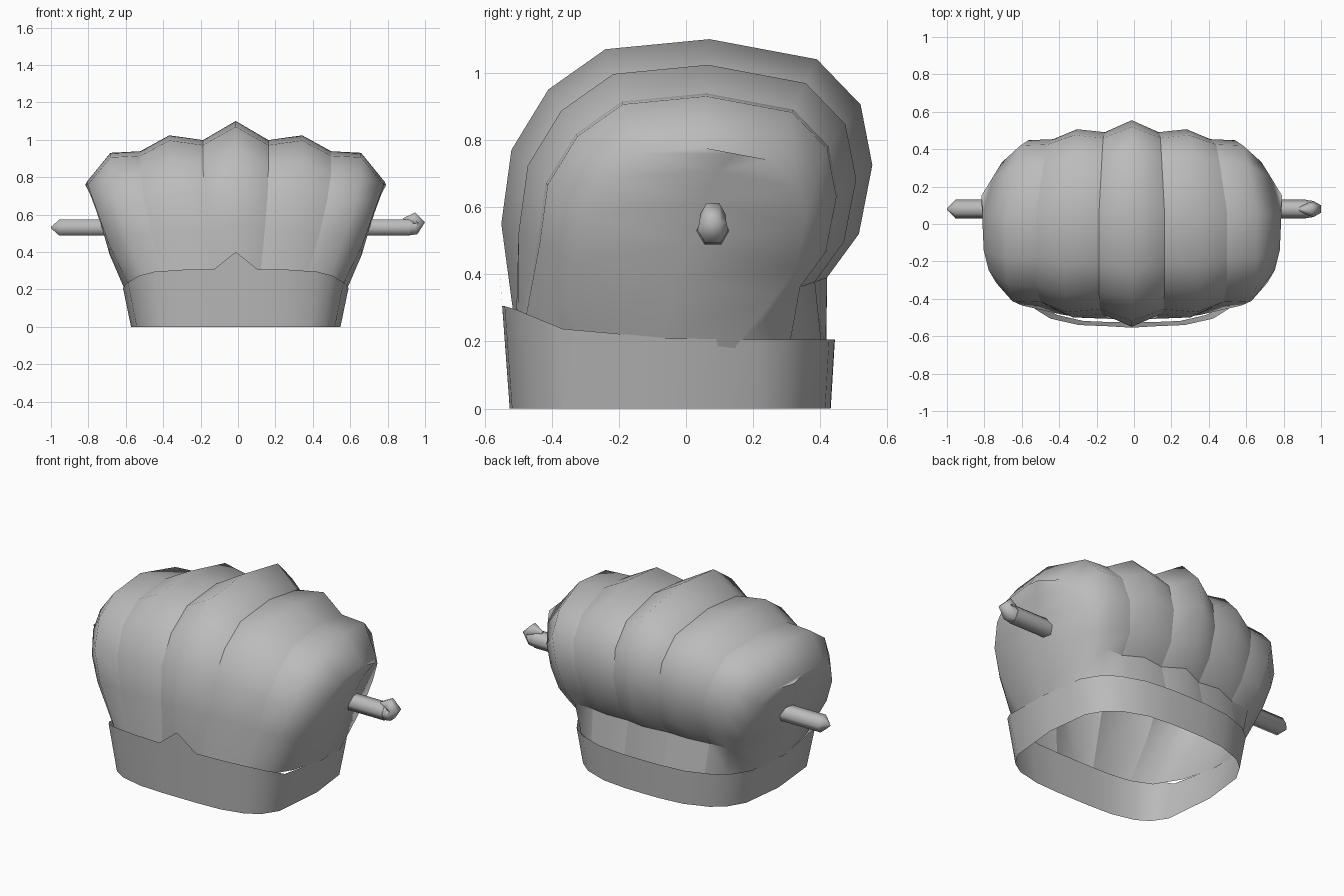
import bpy, bmesh, math
from mathutils import Vector

cube = bpy.data.objects.get("Cube")
if cube:
    bpy.data.objects.remove(cube, do_unlink=True)

grey = bpy.data.materials.new("plain grey")
grey.use_nodes = True
tone = (0.5, 0.5, 0.5, 1)
grey.diffuse_color = tone
grey.node_tree.nodes["Principled BSDF"].inputs["Base Color"].default_value = tone

OFFSET = Vector((-0.012, 0, 0))


def finish(name, bm, angle):
    bmesh.ops.remove_doubles(bm, verts=bm.verts, dist=0.0005)
    bmesh.ops.recalc_face_normals(bm, faces=bm.faces)
    mesh = bpy.data.meshes.new(name)
    bm.to_mesh(mesh)
    bm.free()
    mesh.materials.append(grey)
    obj = bpy.data.objects.new(name, mesh)
    bpy.context.collection.objects.link(obj)
    bpy.ops.object.select_all(action='DESELECT')
    obj.select_set(True)
    bpy.context.view_layer.objects.active = obj
    bpy.ops.object.shade_smooth_by_angle(angle=math.radians(angle), keep_sharp_edges=True)


def loft(bm, rings, closed=False):
    """Quads between neighbouring rows of vertices."""
    for a, b in zip(rings, rings[1:]):
        n = len(a)
        for i in range(n if closed else n - 1):
            k = (i + 1) % n
            bm.faces.new((a[i], a[k], b[k], b[i]))


def crease(bm, verts):
    for a, b in zip(verts, verts[1:]):
        bm.edges.get((a, b)).smooth = False


# Oval shared by the band and the hem of the crown, squarer at the front
CENTRE_Y = -0.047


def oval_y(x, rx, ry, side):
    power = 3.8 if side < 0 else 3
    rest = max(0, 1 - abs(x / rx) ** power)
    return CENTRE_Y + side * ry * rest ** (1 / power)


# Puffed crown: one arch, scaled into ribs and valleys across the width
ARCH = [(-.55, .55), (-.52, .77), (-.41, .95), (-.24, 1.07), (.07, 1.1),
        (.39, 1.04), (.52, .905), (.555, .725), (.515, .52), (.42, .39)]
RIBS = [(0, 1), (.175, .88), (.355, .91), (.51, .81), (.67, .8), (.795, .62)]
VALLEYS = (1, 3)
PIVOT = Vector((.02, .25))


def narrowing(y, z):
    """Ribs draw together towards the hem and towards the back."""
    return min(1, (.61 + .36 * (z - .24)) / .8) * (1 - .35 * max(0, y - .1))


def arch_points(x, scale):
    pts = []
    for p in ARCH:
        y, z = PIVOT + (Vector(p) - PIVOT) * scale
        pts.append(Vector((x * narrowing(y, z), y, z)))
    hem_x = x * .725
    front = Vector((hem_x, oval_y(hem_x, .59, .46, -1), .23))
    back = Vector((hem_x, oval_y(hem_x, .59, .465, 1), .18))
    return [front] + pts + [back]


bm = bmesh.new()
for side in (1, -1):
    rows = []
    for x, scale in RIBS:
        rows.append([bm.verts.new(Vector((p.x * side, p.y, p.z)) + OFFSET)
                     for p in arch_points(x, scale)])
    loft(bm, rows)
    for i in VALLEYS:
        crease(bm, rows[i])
    # Fold under the puff at the back
    crease(bm, [row[-2] for row in rows[:-1]])
    # Side wall, filled front to back with a slight bulge
    edge = rows[-1]
    half = len(edge) // 2
    front, back = edge[:half], edge[:half - 1:-1]
    middle = []
    for i, (f, b) in enumerate(zip(front, back)):
        centre = (f.co + b.co) / 2
        centre.x += side * (.02 if i == 0 else .035)
        middle.append(bm.verts.new(centre))
    loft(bm, [front, middle, back])
    bm.faces.new((front[-1], middle[-1], back[-1]))
finish("puffed_crown", bm, 85)


# Headband: flared oval strip, higher at the front with a small peak
def band_height(x, y):
    if abs(x) < .01 and y < 0:
        return .4
    if y > 0:
        return .205
    if y > -.35:
        return .205 - .03 * y / .35
    return .235 + .07 * min(1, (-.35 - y) / .16)


half_xs = [0, .11, .26, .4, .475, .53, .56]
front_xs = [-x for x in reversed(half_xs[1:])] + half_xs
outline = [(x, oval_y(x, .56, .478, -1)) for x in front_xs]
outline += [(x, oval_y(x, .56, .478, 1)) for x in reversed(front_xs[1:-1])]

bm = bmesh.new()
low, high = [], []
for x, y in outline:
    z = band_height(x, y)
    low.append(bm.verts.new(Vector((x, y, 0)) + OFFSET))
    high.append(bm.verts.new(Vector((x * (1 + .37 * min(z, .24)),
                                     y * (1 + .14 * z), z)) + OFFSET))
loft(bm, [low, high], closed=True)
finish("headband", bm, 40)


# Pin through the crown: tapered tip on one end, curled hook on the other
def tube(name, path, radii, sides=6):
    bm = bmesh.new()
    rings = []
    for i, (x, z) in enumerate(path):
        a, b = path[max(i - 1, 0)], path[min(i + 1, len(path) - 1)]
        along = Vector((b[0] - a[0], 0, b[1] - a[1])).normalized()
        across = Vector((0, 1, 0))
        up = across.cross(along)
        ring = []
        for k in range(sides):
            t = math.tau * (k + .5) / sides
            spoke = (across * math.sin(t) + up * math.cos(t)) * radii[i]
            ring.append(bm.verts.new(Vector((x, .08, z)) + spoke))
        rings.append(ring)
    loft(bm, rings, closed=True)
    bm.faces.new(rings[0])
    bm.faces.new(rings[-1])
    finish(name, bm, 65)


PIN_Z = .53
tube("pin_shaft", [(-1, PIN_Z), (-.955, PIN_Z), (.92, PIN_Z)], [.004, .05, .05])
tube("pin_hook", [(.9, PIN_Z), (.945, .532), (.965, .555), (.94, .579), (.885, .57)],
     [.049, .046, .04, .038, .012])
